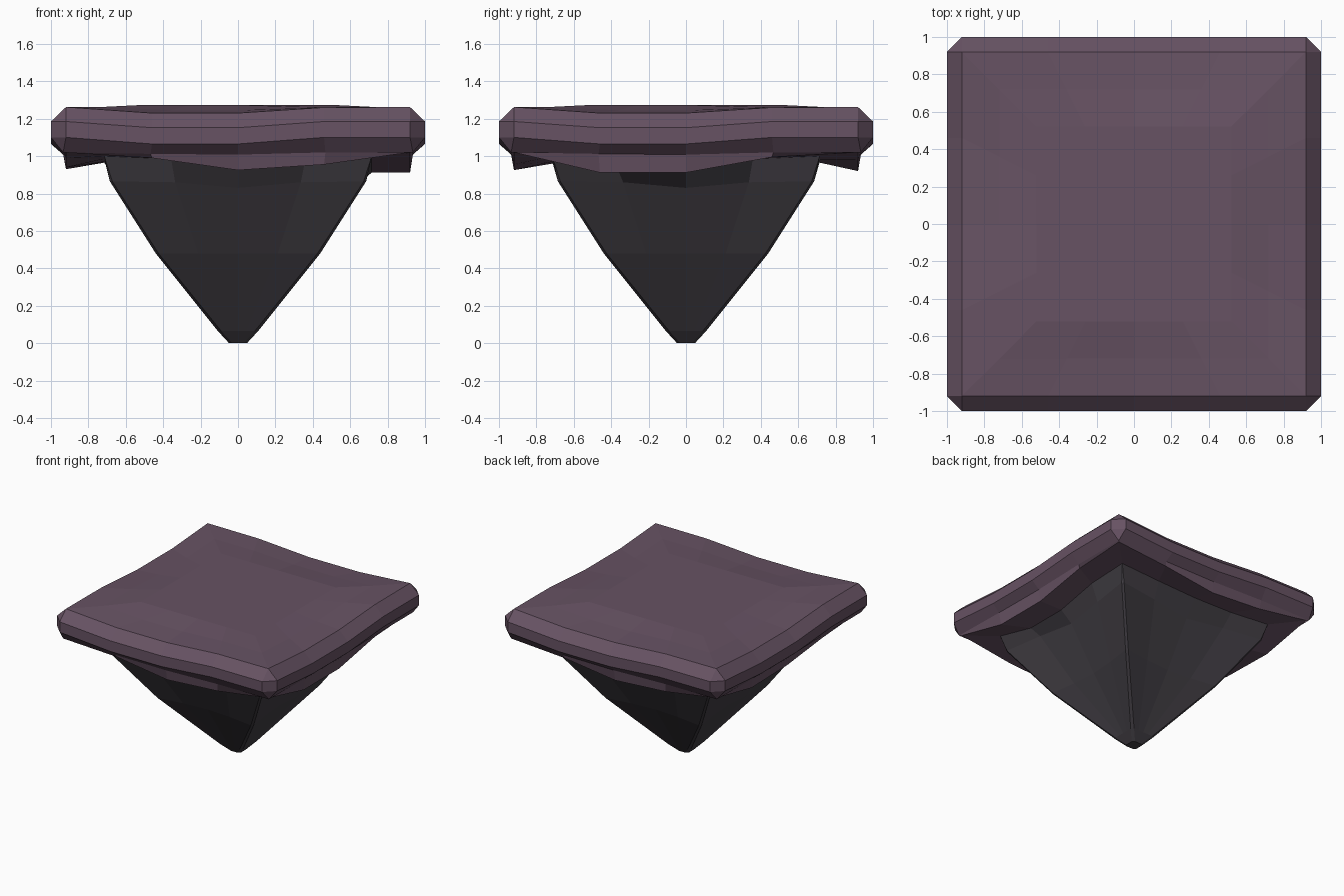
import bpy, bmesh

if "Cube" in bpy.data.objects:
    bpy.data.objects.remove(bpy.data.objects["Cube"])

T = (-1, -0.5, 0, 0.5, 1)


def rot(x, y, k):
    for _ in range(k):
        x, y = -y, x
    return x, y


def ring(bm, along, out, zs, dent=(0, 0, 0, 0, 0)):
    """Square ring, five points per side; zs is one list or four (front, right, back, left)."""
    vs = []
    for k in range(4):
        z = zs[k] if isinstance(zs[0], (list, tuple)) else zs
        for i, t in enumerate(T):
            x, y = rot(t * along, -(out - dent[i]), k)
            vs.append(bm.verts.new((x, y, z[i])))
    return vs


def build(name, rings, color, cap_first, cap_last):
    bm = bmesh.new()
    loops = [ring(bm, *r) for r in rings]
    for a, b in zip(loops, loops[1:]):
        n = len(a)
        for i in range(n):
            j = (i + 1) % n
            bm.faces.new((a[i], a[j], b[j], b[i]))
    if cap_first:
        bm.faces.new(loops[0])
    if cap_last:
        bm.faces.new(list(reversed(loops[-1])))
    bmesh.ops.remove_doubles(bm, verts=bm.verts, dist=0.002)
    bmesh.ops.recalc_face_normals(bm, faces=bm.faces)
    me = bpy.data.meshes.new(name)
    bm.to_mesh(me)
    bm.free()
    ob = bpy.data.objects.new(name, me)
    bpy.context.collection.objects.link(ob)
    mat = bpy.data.materials.new(name + "_colour")
    mat.diffuse_color = color
    mat.use_nodes = True
    mat.node_tree.nodes["Principled BSDF"].inputs["Base Color"].default_value = mat.diffuse_color
    me.materials.append(mat)
    return ob


# Turf slab: bevelled sagging rim with a ragged skirt underneath
skirt = [(1.02, 0.99, 0.925, 0.955, 1.02),
         (1.02, 0.912, 0.912, 0.995, 1.02),
         (1.02, 0.98, 0.92, 0.95, 1.02),
         (1.02, 0.93, 0.94, 0.99, 1.02)]
under = [(1.0, 0.985, 0.96, 0.97, 1.0),
         (1.0, 0.912, 0.912, 0.985, 1.0),
         (1.0, 0.98, 0.965, 0.97, 1.0),
         (1.0, 0.965, 0.97, 0.985, 1.0)]
build("ground_slab", [
    (0.52, 0.52, (1.273,) * 5),
    (0.72, 0.72, (1.263, 1.245, 1.245, 1.263, 1.263)),
    (0.92, 0.92, (1.262, 1.23, 1.23, 1.26, 1.262)),
    (0.92, 1.0, (1.185, 1.152, 1.152, 1.185, 1.185)),
    (0.92, 1.0, (1.10, 1.065, 1.065, 1.10, 1.10)),
    (0.935, 0.935, (1.02, 1.012, 1.008, 1.02, 1.02)),
    (0.92, 0.92, skirt),
    (0.715, 0.715, under),
], (0.135, 0.085, 0.125, 1), True, False)

# Rock: inverted pyramid with concave faceted sides, joined to the slab's inner rim
build("rock_base", [
    (0.715, 0.715, under),
    (0.672, 0.685, (0.865, 0.86, 0.83, 0.86, 0.865), (0, 0.045, 0.07, 0.045, 0)),
    (0.425, 0.44, (0.48,) * 5, (0, 0.03, 0.045, 0.03, 0)),
    (0.09, 0.108, (0.065,) * 5),
    (0.03, 0.048, (0.0,) * 5),
], (0.056, 0.05, 0.06, 1), False, True)
